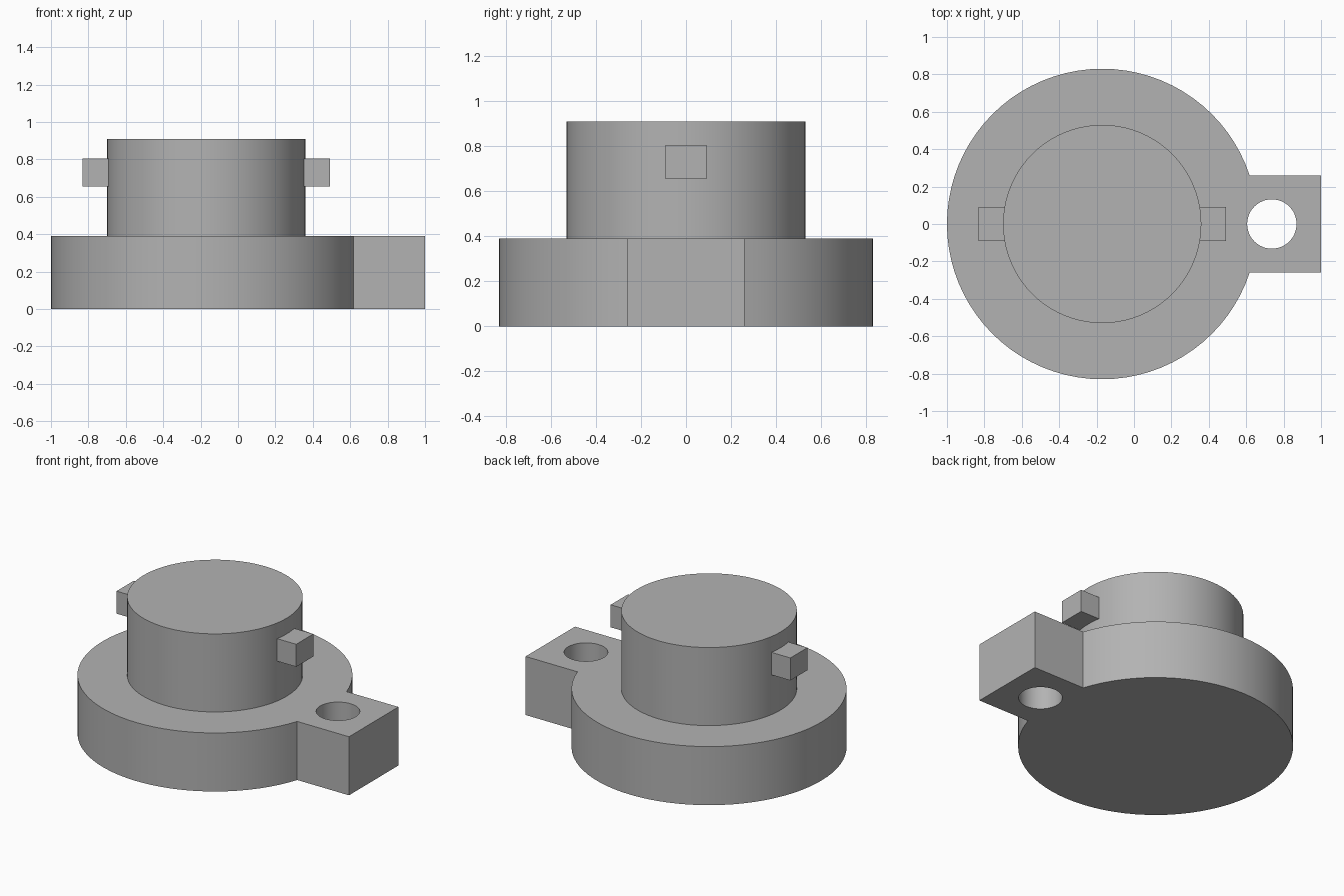
import bpy, bmesh, math

cube = bpy.data.objects.get("Cube")
if cube:
    bpy.data.objects.remove(cube, do_unlink=True)

CX = -0.17               # axis of the round body
FLANGE_R, FLANGE_H = 0.83, 0.39
BOSS_R, TOP = 0.53, 0.91
TAB_HALF, TAB_END = 0.26, 1.0
HOLE_X, HOLE_R = 0.737, 0.132

grey = bpy.data.materials.new("plain_grey")
grey.use_nodes = True
COLOUR = (0.45, 0.45, 0.45, 1)
grey.diffuse_color = COLOUR
grey.node_tree.nodes["Principled BSDF"].inputs["Base Color"].default_value = COLOUR


def arc(cx, r, start, end, n):
    """Points from start to end angle, both included."""
    return [(cx + r * math.cos(a), r * math.sin(a))
            for a in (start + (end - start) * i / n for i in range(n + 1))]


def prism(name, outline, z0, z1):
    """Extrude a counter-clockwise outline between two heights."""
    bm = bmesh.new()
    face = bm.faces.new([bm.verts.new((x, y, z0)) for x, y in outline])
    grown = bmesh.ops.extrude_face_region(bm, geom=[face], use_keep_orig=True)
    verts = [v for v in grown["geom"] if isinstance(v, bmesh.types.BMVert)]
    bmesh.ops.translate(bm, verts=verts, vec=(0, 0, z1 - z0))
    bmesh.ops.recalc_face_normals(bm, faces=bm.faces)
    mesh = bpy.data.meshes.new(name)
    bm.to_mesh(mesh)
    bm.free()
    mesh.materials.append(grey)
    obj = bpy.data.objects.new(name, mesh)
    bpy.context.collection.objects.link(obj)
    return obj


def activate(obj):
    bpy.ops.object.select_all(action="DESELECT")
    obj.select_set(True)
    bpy.context.view_layer.objects.active = obj


def smooth(obj):
    activate(obj)
    bpy.ops.object.shade_smooth_by_angle(angle=math.radians(30))


def circle(cx, r, n):
    return arc(cx, r, 0, math.tau, n)[:-1]


# Round flange with its square-ended tab, in one outline
join = math.asin(TAB_HALF / FLANGE_R)
outline = arc(CX, FLANGE_R, join, math.tau - join, 72)
outline += [(TAB_END, -TAB_HALF), (TAB_END, TAB_HALF)]
flange = prism("flange_with_tab", outline, 0, FLANGE_H)

# Bolt hole through the tab
cutter = prism("hole_cutter", circle(HOLE_X, HOLE_R, 48), -0.1, FLANGE_H + 0.1)
cutter.hide_render = True
cut = flange.modifiers.new("bolt_hole", "BOOLEAN")
cut.operation = "DIFFERENCE"
cut.solver = "EXACT"
cut.object = cutter
activate(flange)
bpy.ops.object.modifier_apply(modifier=cut.name)
bpy.data.objects.remove(cutter, do_unlink=True)
smooth(flange)

# Cylindrical boss
smooth(prism("boss", circle(CX, BOSS_R, 80), FLANGE_H, TOP))

# Square locking lugs on either side of the boss
for side, name in ((1, "left_lug"), (-1, "right_lug")):
    xs = sorted((CX + side * 0.51, CX + side * 0.662))
    corners = [(xs[0], -0.09), (xs[1], -0.09), (xs[1], 0.09), (xs[0], 0.09)]
    prism(name, corners, 0.655, 0.805)
